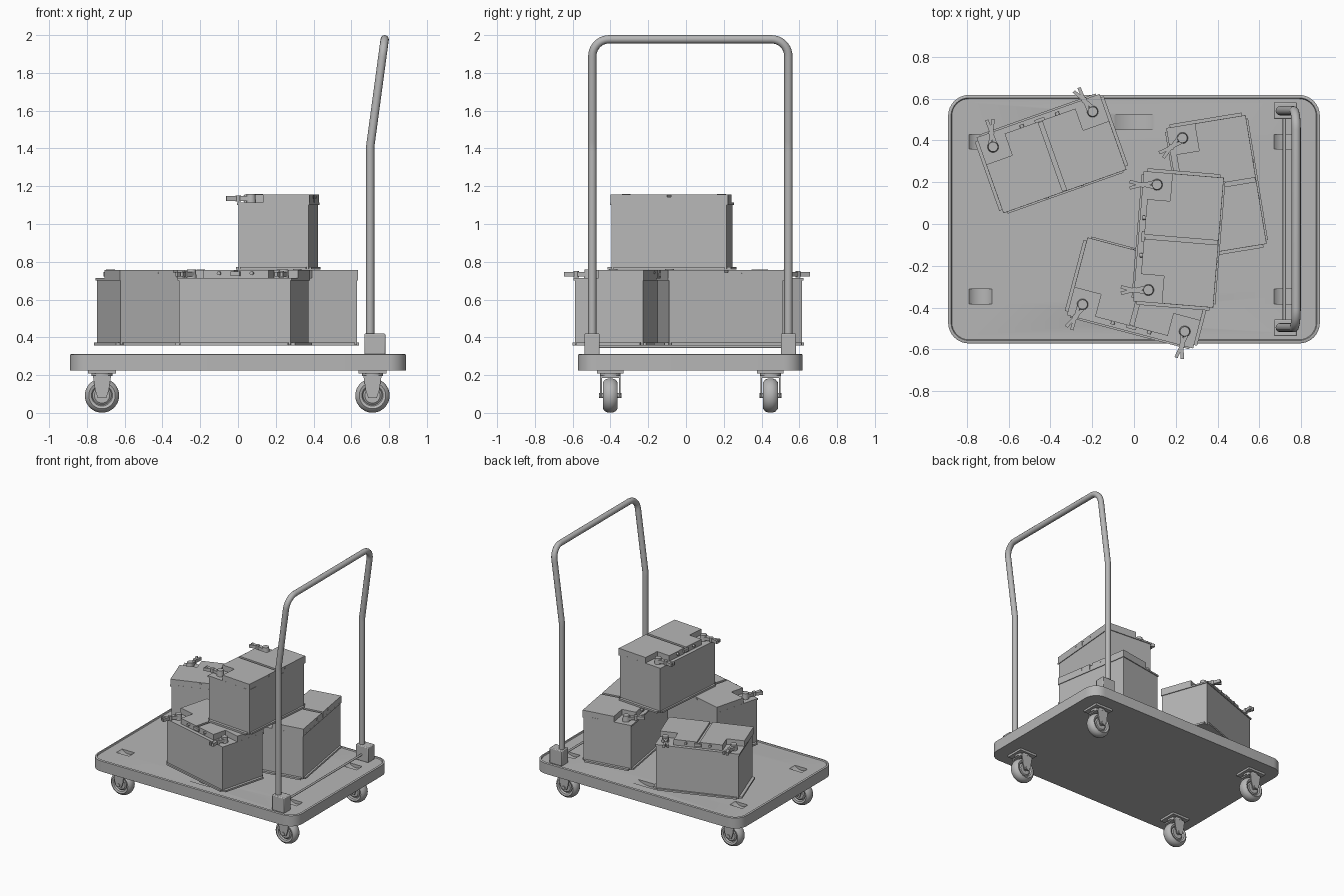
import bpy, bmesh, math
from mathutils import Matrix, Vector

cube = bpy.data.objects.get("Cube")
if cube:
    bpy.data.objects.remove(cube, do_unlink=True)

grey = bpy.data.materials.new("plain_grey")
grey.use_nodes = True
grey.diffuse_color = (0.47, 0.47, 0.47, 1)
grey.node_tree.nodes["Principled BSDF"].inputs["Base Color"].default_value = (0.47, 0.47, 0.47, 1)

MID = 0.023  # y of the trolley's centre line


def add_object(name, bm, bevel=0, smooth=True):
    bmesh.ops.recalc_face_normals(bm, faces=bm.faces)
    mesh = bpy.data.meshes.new(name)
    bm.to_mesh(mesh)
    bm.free()
    mesh.materials.append(grey)
    obj = bpy.data.objects.new(name, mesh)
    bpy.context.collection.objects.link(obj)
    if bevel:
        mod = obj.modifiers.new("bevel", "BEVEL")
        mod.width, mod.segments = bevel, 2
    if smooth:
        shade(obj)
    return obj


def shade(obj):
    bpy.ops.object.select_all(action="DESELECT")
    obj.select_set(True)
    bpy.context.view_layer.objects.active = obj
    bpy.ops.object.shade_smooth_by_angle(angle=math.radians(35))


def box(bm, centre, size, turn=0):
    m = Matrix.Translation(centre) @ Matrix.Rotation(turn, 4, "Z") @ Matrix.Diagonal((*size, 1))
    bmesh.ops.create_cube(bm, size=1, matrix=m)


def cylinder(bm, centre, radius, depth, axis="Z", sides=24, top=None):
    turn = {"Z": Matrix(), "X": Matrix.Rotation(math.pi / 2, 4, "Y"),
            "Y": Matrix.Rotation(math.pi / 2, 4, "X")}[axis]
    bmesh.ops.create_cone(bm, cap_ends=True, segments=sides, radius1=radius,
                          radius2=radius if top is None else top, depth=depth,
                          matrix=Matrix.Translation(centre) @ turn)


def prism(bm, points, offset):
    """Extrude a closed outline of 3D points along an offset; returns the end face."""
    face = bm.faces.new([bm.verts.new(p) for p in points])
    new = bmesh.ops.extrude_face_region(bm, geom=[face])["geom"]
    bmesh.ops.translate(bm, vec=offset, verts=[g for g in new if isinstance(g, bmesh.types.BMVert)])
    return next(g for g in new if isinstance(g, bmesh.types.BMFace))


# Deck: rounded slab with a thin raised rim
bm = bmesh.new()
outline = []
for quarter, (sx, sy) in enumerate([(1, 1), (-1, 1), (-1, -1), (1, -1)]):
    for i in range(9):
        a = math.radians(90 * quarter + 90 * i / 8)
        outline.append((sx * 0.79 + 0.1 * math.cos(a), MID + sy * 0.495 + 0.1 * math.sin(a), 0.225))
top = prism(bm, outline, (0, 0, 0.083))
bmesh.ops.recalc_face_normals(bm, faces=bm.faces)
bmesh.ops.inset_region(bm, faces=[top], thickness=0.006, depth=0.003)
bmesh.ops.inset_region(bm, faces=[top], thickness=0.008, depth=0)
bmesh.ops.inset_region(bm, faces=[top], thickness=0.004, depth=-0.008)
deck = add_object("deck", bm, smooth=False)

# Scooped recesses in the deck top
bm = bmesh.new()
DECK_TOP = 0.303
for side in (-1, 1):
    scoops = [(0, MID + side * 0.465, 0.1, 0.03)]
    scoops += [(x, MID + side * 0.37, 0.055, 0.025) for x in (-0.735, 0.725)]
    for x, y, half, depth in scoops:
        r = (half * half + depth * depth) / (2 * depth)
        cylinder(bm, (x, y, DECK_TOP + r - depth), r, 0.07, "Y", 48)
cutter = add_object("recess_cutter", bm, smooth=False)
cutter.hide_render = True
mod = deck.modifiers.new("recesses", "BOOLEAN")
mod.operation, mod.object, mod.solver = "DIFFERENCE", cutter, "EXACT"
bpy.context.view_layer.objects.active = deck
bpy.ops.object.modifier_apply(modifier=mod.name)
bpy.data.objects.remove(cutter, do_unlink=True)
shade(deck)

# Push handle: one bent tube, leaning outwards near the top
def lean(z):
    return 0.7 + 0.135 * max(0, z - 1.41)


half = [(0.519, z) for z in (0.32, 0.9, 1.38, 1.41, 1.44, 1.65)]
for i in range(11):
    a = math.radians(9 * i)
    half.append((0.429 + 0.09 * math.cos(a), 1.888 + 0.09 * math.sin(a)))
path = [(lean(z), MID + y, z) for y, z in half]
path += [(lean(z), MID - y, z) for y, z in reversed(half)]
curve = bpy.data.curves.new("push_handle", "CURVE")
curve.dimensions = "3D"
curve.bevel_depth, curve.bevel_resolution, curve.use_fill_caps = 0.022, 4, True
spline = curve.splines.new("POLY")
spline.points.add(len(path) - 1)
for point, co in zip(spline.points, path):
    point.co = (*co, 1)
curve.materials.append(grey)
handle = bpy.data.objects.new("push_handle", curve)
bpy.context.collection.objects.link(handle)
bpy.ops.object.select_all(action="DESELECT")
handle.select_set(True)
bpy.context.view_layer.objects.active = handle
bpy.ops.object.convert(target="MESH")
shade(bpy.context.view_layer.objects.active)

# Handle brackets and the thin rod joining them
for side, name in ((1, "back"), (-1, "front")):
    bm = bmesh.new()
    box(bm, (0.725, MID + side * 0.52, 0.36), (0.11, 0.08, 0.12))
    add_object(name + "_handle_bracket", bm, bevel=0.006)
bm = bmesh.new()
cylinder(bm, (0.72, MID, 0.351), 0.008, 1.0, "Y", 12)
add_object("bracket_rod", bm)


# Casters: plate, swivel, fork and rounded wheel
def caster(name, x, y):
    bm = bmesh.new()
    box(bm, (0, 0, 0.217), (0.15, 0.14, 0.016))
    cylinder(bm, (0, 0, 0.203), 0.055, 0.016)
    box(bm, (0, 0, 0.192), (0.095, 0.106, 0.012))
    for s in (-1, 1):
        side = [(-0.048, 0.198), (0.048, 0.198), (0.036, 0.12), (0.022, 0.078), (-0.022, 0.078), (-0.036, 0.12)]
        prism(bm, [(px, s * 0.045, pz) for px, pz in side], (0, s * 0.008, 0))
    cylinder(bm, (0, 0, 0.092), 0.013, 0.118, "Y", 12)
    bmesh.ops.translate(bm, vec=(x, y, 0), verts=bm.verts)
    add_object(name + "_caster_fork", bm)

    bm = bmesh.new()
    profile = [(0.0, 0.03), (0.04, 0.03), (0.05, 0.022), (0.056, 0.034), (0.07, 0.039), (0.084, 0.028), (0.091, 0.01)]
    profile += [(r, -w) for r, w in reversed(profile)]
    verts = [bm.verts.new((r, w, 0)) for r, w in profile]
    edges = [bm.edges.new(pair) for pair in zip(verts, verts[1:])]
    bmesh.ops.spin(bm, geom=verts + edges, cent=(0, 0, 0), axis=(0, 1, 0), angle=2 * math.pi, steps=32)
    bmesh.ops.remove_doubles(bm, verts=bm.verts, dist=0.0005)
    bmesh.ops.translate(bm, vec=(x, y, 0.092), verts=bm.verts)
    add_object(name + "_caster_wheel", bm)


for x, end in ((-0.72, "right"), (0.712, "left")):
    for side, row in ((-1, "front"), (1, "back")):
        caster(f"{row}_{end}", x, MID + side * 0.424)


# Batteries: terminals lie along the local +y side
def battery(name, x, y, z, degrees, clamp_angles):
    place = Matrix.Translation((x, y, z)) @ Matrix.Rotation(math.radians(degrees), 4, "Z")

    # Case with foot flanges and a lid stepped around the terminals
    bm = bmesh.new()
    box(bm, (0, 0, 0.175), (0.612, 0.374, 0.346))
    box(bm, (0, 0, 0.008), (0.655, 0.35, 0.014))
    box(bm, (0, 0, 0.008), (0.59, 0.402, 0.014))
    box(bm, (0, 0, 0.35), (0.625, 0.385, 0.012))
    for s in (-1, 1):
        lid = [(0.01, -0.192), (0.312, -0.192), (0.312, 0.055), (0.18, 0.055), (0.18, 0.165), (0.01, 0.165)]
        prism(bm, [(s * px, py, 0.355) for px, py in lid], (0, 0, 0.045))
    box(bm, (0, -0.014, 0.37), (0.02, 0.35, 0.032))
    bm.transform(place)
    add_object(name + "_case", bm, smooth=False)

    # Vent knobs along the long sides
    bm = bmesh.new()
    for px in (-0.09, 0.09):
        cylinder(bm, (px, 0.17, 0.382), 0.01, 0.02, "Y", 12)
        cylinder(bm, (px, -0.192, 0.385), 0.008, 0.006, "Y", 12)
    box(bm, (0, 0.17, 0.38), (0.05, 0.016, 0.022))
    bm.transform(place)
    add_object(name + "_vents", bm)

    # Posts with crossed cable clamps
    bm = bmesh.new()
    for s, angle in zip((1, -1), clamp_angles):
        post = Vector((s * 0.253, 0.124, 0.378))
        cylinder(bm, post, 0.027, 0.046, top=0.023)
        a = math.radians(angle)
        reach = Vector((math.cos(a), math.sin(a), 0))
        for swing in (-0.24, 0.24):
            box(bm, post + reach * 0.068, (0.13, 0.016, 0.024), a + swing)
        cylinder(bm, post + reach * 0.068, 0.014, 0.034, sides=12)
    bm.transform(place)
    add_object(name + "_terminals", bm)


battery("stacked_battery", 0.213, -0.074, 0.757, 85.3, (95, 95))
battery("left_battery", 0.395, 0.182, 0.357, 99.3, (120, 95))
battery("front_battery", 0.03, -0.33, 0.357, 165.2, (75, 93))
battery("back_battery", -0.395, 0.337, 0.357, 19.5, (107, 77))
